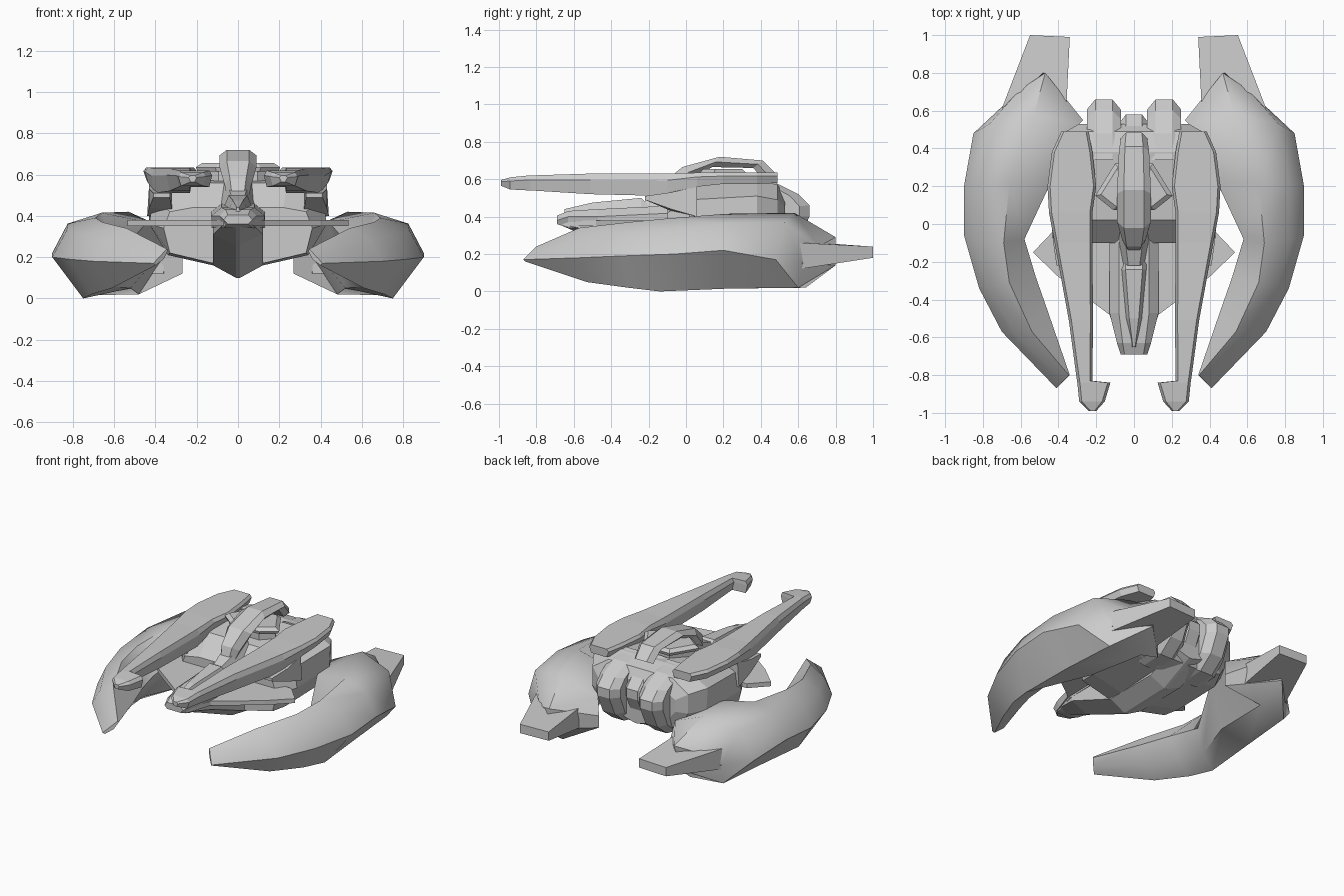
import bpy, bmesh


def loft(name, rings, mirror=False, smooth=False):
    """Skin a list of equal-length point rings, capping both ends."""
    bm = bmesh.new()
    vs = [[bm.verts.new(p) for p in r] for r in rings]
    n = len(vs[0])
    for a, b in zip(vs, vs[1:]):
        for i in range(n):
            j = (i + 1) % n
            bm.faces.new((a[i], a[j], b[j], b[i]))
    bm.faces.new(vs[0])
    bm.faces.new(vs[-1][::-1])
    bmesh.ops.recalc_face_normals(bm, faces=bm.faces[:])
    me = bpy.data.meshes.new(name)
    bm.to_mesh(me)
    bm.free()
    ob = bpy.data.objects.new(name, me)
    bpy.context.collection.objects.link(ob)
    if mirror:
        ob.modifiers.new("mirror", 'MIRROR').use_mirror_merge = False
    if smooth:
        bpy.ops.object.select_all(action='DESELECT')
        bpy.context.view_layer.objects.active = ob
        ob.select_set(True)
        bpy.ops.object.shade_smooth_by_angle(angle=0.75)
    return ob


def slab(name, outline, z0, z1, mirror=False):
    return loft(name, [[(x, y, z) for x, y in outline] for z in (z0, z1)], mirror)


def full(y, half):
    """Symmetric ring from a right-hand half profile of (x, z)."""
    return [(x, y, z) for x, z in half] + [(-x, y, z) for x, z in reversed(half)]


# curved side claws: outer edge, bottom, inner bottom, inner edge, top ridge
claw = [
    [(.41, -.87, .17), (.40, -.86, .16), (.36, -.82, .19), (.34, -.80, .23), (.345, -.80, .24)],
    [(.70, -.57, .18), (.61, -.53, .05), (.52, -.50, .11), (.45, -.48, .22), (.54, -.57, .34)],
    [(.82, -.34, .19), (.71, -.31, .02), (.60, -.29, .08), (.52, -.28, .22), (.66, -.31, .37)],
    [(.90, -.06, .20), (.75, -.14, .00), (.64, -.10, .06), (.58, -.08, .21), (.69, -.10, .39)],
    [(.90, .20, .22), (.73, .22, .015), (.52, .22, .05), (.44, .22, .37), (.66, .21, .415)],
    [(.85, .48, .17), (.70, .60, .02), (.48, .64, .02), (.29, .53, .31), (.53, .58, .42)],
    [(.70, .62, .15), (.52, .80, .14), (.27, .55, .12), (.27, .55, .20), (.47, .80, .29)],
]
# bulge the upper outer wall with a shoulder between the ridge and the outer edge
for ring, bulge in zip(claw, (0, .02, .03, .035, .045, .075, .02)):
    o, t = ring[0], ring[4]
    m = [(p + q) / 2 for p, q in zip(o, t)]
    ring.append((m[0] + bulge, m[1], m[2] + bulge))
loft("side_claw", claw, True, True)

# flat tail fins behind the claws
loft("tail_fin", [
    [(.36, .58, .12), (.70, .61, .12), (.70, .61, .26), (.36, .58, .27)],
    [(.34, .99, .18), (.55, 1.0, .18), (.55, 1.0, .24), (.34, .99, .24)]], True)

# long forward arms: y, inner x, outer x, bottom z, top z
arms = [(-.99, .20, .24, .565, .595), (-.94, .155, .29, .545, .61),
        (-.84, .125, .30, .54, .62), (-.83, .22, .302, .54, .62),
        (-.51, .217, .345, .52, .63), (-.10, .22, .42, .51, .63),
        (.06, .22, .45, .56, .635), (.20, .20, .458, .575, .635),
        (.38, .22, .435, .575, .635), (.49, .24, .385, .58, .635)]
rings = []
for y, a, b, z0, z1 in arms:
    c = min(.014, (b - a) * .25)
    zc = z1 - (z1 - z0) * .3
    rings.append([(a + c, y, z1), (b - c, y, z1), (b, y, zc),
                  (b - c, y, z0), (a + c, y, z0), (a, y, zc)])
loft("forward_arm", rings, True)

# main hull
loft("hull", [full(y, h) for y, h in [
    (-.10, [(.22, .44), (.33, .42), (.36, .34), (.33, .22), (.12, .17)]),
    (.02, [(.24, .56), (.41, .49), (.43, .36), (.34, .21), (.12, .16)]),
    (.38, [(.26, .60), (.43, .51), (.42, .36), (.33, .21), (.12, .18)]),
    (.49, [(.24, .57), (.36, .49), (.36, .36), (.28, .23), (.12, .20)]),
    (.53, [(.20, .50), (.29, .45), (.29, .37), (.22, .28), (.12, .26)])]])

# keel wedge under the nose
loft("keel", [full(y, h) for y, h in [
    (-.66, [(.07, .38), (.07, .36), (.01, .35)]),
    (-.45, [(.12, .38), (.12, .31), (.01, .26)]),
    (-.08, [(.12, .38), (.12, .16), (.01, .10)]),
    (.30, [(.12, .38), (.12, .16), (.01, .11)]),
    (.54, [(.12, .38), (.12, .25), (.01, .22)])]])

# raised nose deck and spear along its centre
loft("nose_deck", [full(y, h) for y, h in [
    (-.69, [(.05, .405), (.07, .38), (.05, .36)]),
    (-.63, [(.06, .43), (.09, .40), (.07, .34)]),
    (-.47, [(.08, .44), (.13, .40), (.12, .34)]),
    (-.05, [(.08, .46), (.13, .42), (.13, .34)])]])
loft("nose_spear", [full(y, h) for y, h in [
    (-.65, [(.006, .44), (.012, .41)]), (-.50, [(.025, .475), (.045, .43)]),
    (-.24, [(.045, .50), (.07, .44)]), (-.20, [(.045, .46), (.07, .44)])]])
loft("neck", [full(y, h) for y, h in [
    (-.22, [(.03, .49), (.06, .44)]), (.02, [(.06, .58), (.10, .46)])]])

# thin pointed wing plate
slab("wing_plate", [(0, -.66), (.07, -.66), (.13, -.48), (.21, -.42), (.40, -.28),
                    (.535, -.15), (.43, -.04), (0, -.04)], .35, .38, True)

# supports joining the arms to the hull
loft("arm_mount", [
    [(.33, -.22, .49), (.41, -.22, .49), (.41, -.22, .51), (.33, -.22, .51)],
    [(.32, -.08, .43), (.43, -.08, .44), (.43, -.08, .53), (.32, -.08, .53)],
    [(.32, .06, .38), (.44, .06, .40), (.43, .06, .56), (.32, .06, .57)]], True)

# hexagonal cockpit deck with stepped upper layer
hexa = [(.205, .15), (.10, .32), (-.10, .32), (-.205, .15), (-.11, .075), (.11, .075)]
slab("cockpit_base", [(x * .85, .19 + (y - .19) * .85) for x, y in hexa], .55, .62)
loft("cockpit_cap", [[(x * s, .19 + (y - .19) * s, z) for x, y in hexa]
                     for s, z in ((.95, .615), (1, .635), (.85, .655))])

# arched crest over the cockpit: top y z, bottom y z, half width
crest = [(-.14, .51, -.10, .45, .05), (-.12, .58, -.03, .52, .065),
         (-.02, .665, .05, .61, .09), (.18, .72, .14, .665, .09),
         (.41, .70, .36, .66, .08), (.485, .625, .42, .59, .07)]
rings = []
for ya, za, yb, zb, w in crest:
    ym, zm = ya * .5 + yb * .5, za * .5 + zb * .5
    rings.append([(w * .6, ya, za), (w, ym, zm), (w * .7, yb, zb),
                  (-w * .7, yb, zb), (-w, ym, zm), (-w * .6, ya, za)])
loft("crest", rings)


# rounded engine lobes at the rear, from one side profile
def lobe(name, x0, x1, y0, dy, mirror):
    prof = [(y0, .605), (.48, .58), (.60, .52), (.66, .46), (.66, .40),
            (.60, .27), (.50, .19), (y0, .18)]
    c = (x1 - x0) * .25
    rings = []
    for x, s in ((x0, .85), (x0 + c, 1), (x1 - c, 1), (x1, .85)):
        rings.append([(x, .30 + (y - .30) * s + dy, .40 + (z - .40) * (.5 + .5 * s))
                      for y, z in prof])
    loft(name, rings, mirror)


lobe("engine_lobe", .07, .25, .34, 0, True)
lobe("centre_lobe", -.085, .085, .40, -.08, False)
